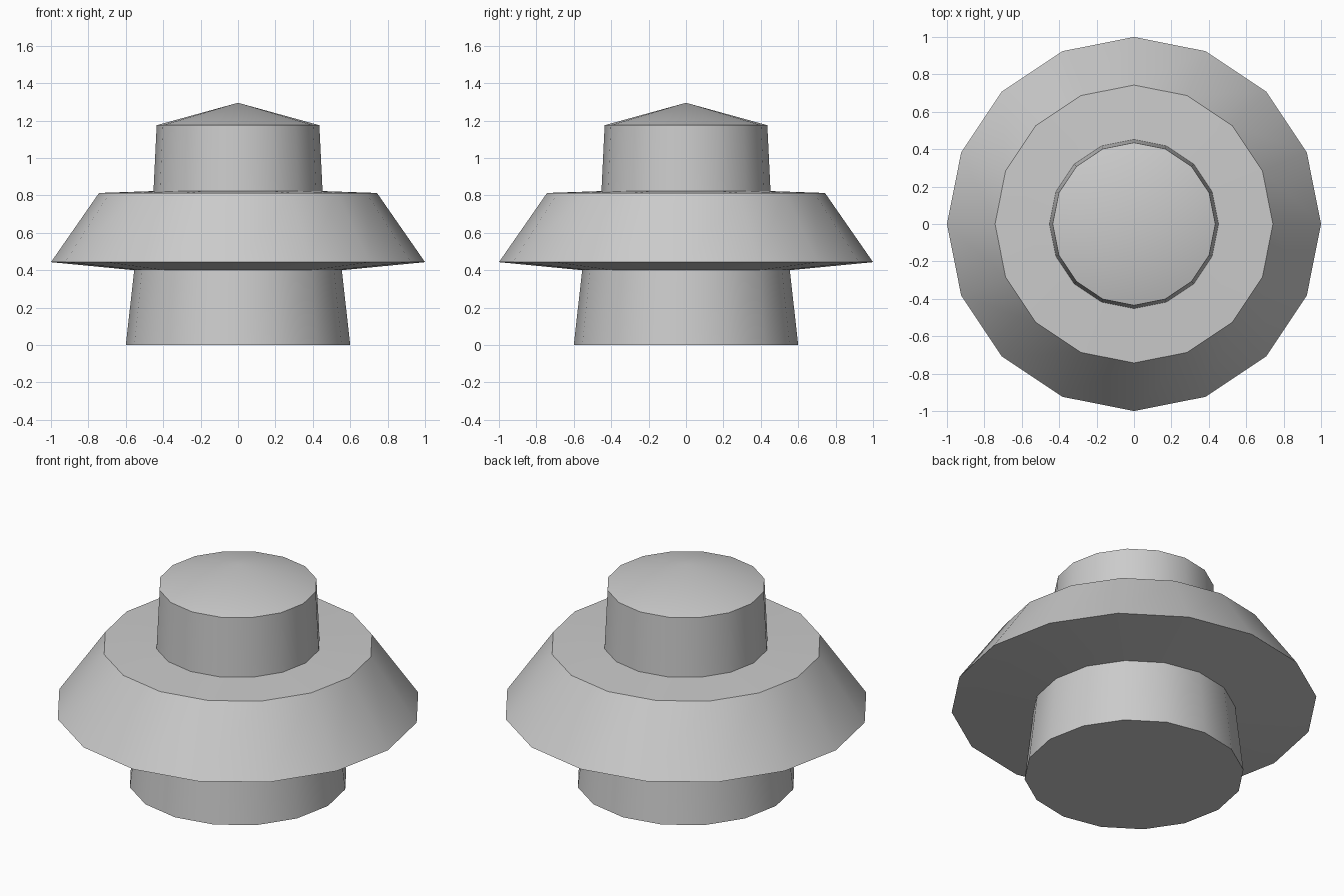
import bpy, bmesh
from math import radians, tau

if "Cube" in bpy.data.objects:
    bpy.data.objects.remove(bpy.data.objects["Cube"])

SIDES = 16


def lathe(name, profile):
    """Revolve an (r, z) profile about the z axis into a closed solid."""
    bm = bmesh.new()
    verts = [bm.verts.new((r, 0, z)) for r, z in profile]
    edges = [bm.edges.new(pair) for pair in zip(verts, verts[1:])]
    bmesh.ops.spin(bm, geom=verts + edges, cent=(0, 0, 0), axis=(0, 0, 1),
                   angle=tau, steps=SIDES, use_merge=False)
    bmesh.ops.remove_doubles(bm, verts=bm.verts, dist=1e-4)
    bmesh.ops.recalc_face_normals(bm, faces=bm.faces)
    mesh = bpy.data.meshes.new(name)
    bm.to_mesh(mesh)
    bm.free()
    obj = bpy.data.objects.new(name, mesh)
    bpy.context.collection.objects.link(obj)
    bpy.ops.object.select_all(action='DESELECT')
    obj.select_set(True)
    bpy.context.view_layer.objects.active = obj
    bpy.ops.object.shade_smooth_by_angle(angle=radians(30))
    return obj


# Tapered foot, wide sloping flange and neck with a shallow conical top
lathe("flanged_knob", [
    (0, 0), (0.60, 0), (0.555, 0.40),         # foot
    (1.00, 0.443), (0.743, 0.813),            # flange
    (0.452, 0.823), (0.435, 1.175),           # neck
    (0, 1.295),                               # conical top
])
